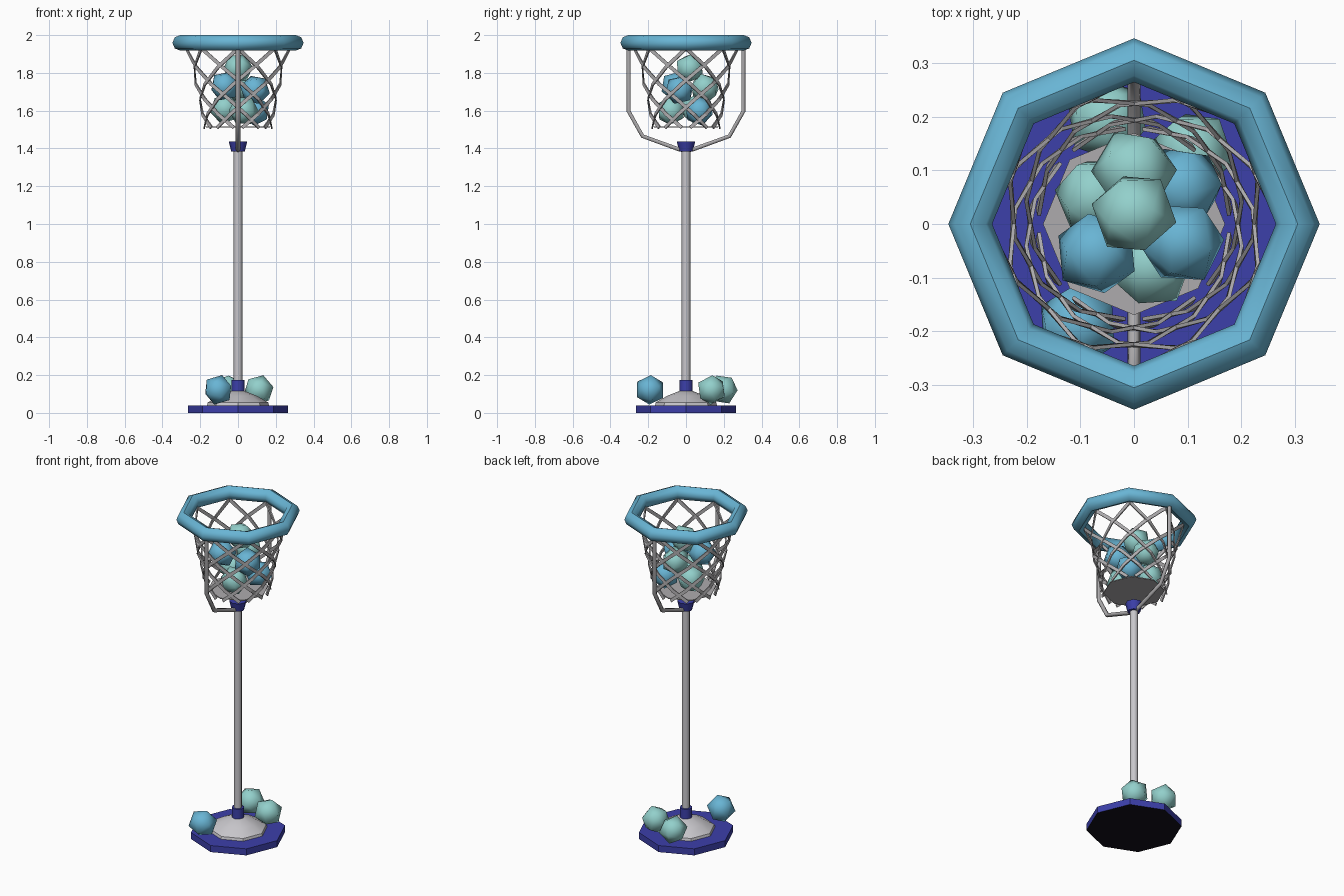
import bpy, bmesh, math, random
from mathutils import Vector, Euler

if "Cube" in bpy.data.objects:
    bpy.data.objects.remove(bpy.data.objects["Cube"])

random.seed(4)


def material(name, rgb):
    m = bpy.data.materials.new(name)
    m.diffuse_color = (*rgb, 1)
    m.use_nodes = True
    m.node_tree.nodes["Principled BSDF"].inputs["Base Color"].default_value = m.diffuse_color
    return m


SKY = material("sky_blue", (0.14, 0.46, 0.66))
TEAL = material("pale_teal", (0.29, 0.63, 0.60))
NAVY = material("royal_blue", (0.045, 0.05, 0.40))
SILVER = material("silver", (0.58, 0.57, 0.60))
GREY = material("net_grey", (0.42, 0.41, 0.42))
BLACK = material("black", (0.006, 0.005, 0.01))


def finish(bm, name, mat, angle=None):
    bmesh.ops.recalc_face_normals(bm, faces=bm.faces)
    me = bpy.data.meshes.new(name)
    bm.to_mesh(me)
    bm.free()
    ob = bpy.data.objects.new(name, me)
    bpy.context.collection.objects.link(ob)
    me.materials.append(mat)
    if angle:
        bpy.ops.object.select_all(action='DESELECT')
        ob.select_set(True)
        bpy.context.view_layer.objects.active = ob
        bpy.ops.object.shade_smooth_by_angle(angle=math.radians(angle))
    return ob


def lathe(name, profile, mat, sides=8, angle=None, closed=False):
    """Revolve (radius, z) points; open profiles get end caps."""
    bm = bmesh.new()
    rings = [[bm.verts.new((r * math.cos(k * math.tau / sides),
                            r * math.sin(k * math.tau / sides), z))
              for k in range(sides)] for r, z in profile]
    pairs = list(zip(rings, rings[1:]))
    if closed:
        pairs.append((rings[-1], rings[0]))
    else:
        bm.faces.new(rings[0])
        bm.faces.new(rings[-1])
    for a, b in pairs:
        for k in range(sides):
            n = (k + 1) % sides
            bm.faces.new((a[k], a[n], b[n], b[k]))
    return finish(bm, name, mat, angle)


# Base plate with a black underside
base = lathe("base_plate", [(0.265, 0), (0.265, 0.04)], NAVY)
base.data.materials.append(BLACK)
for p in base.data.polygons:
    if p.normal.z < -0.5:
        p.material_index = 1

# Dome, pole and collars
lathe("base_dome", [(0.165, 0.038), (0.16, 0.055), (0.10, 0.09), (0.03, 0.118)], SILVER, angle=40)
lathe("pole", [(0.023, 0.1), (0.023, 1.4)], SILVER, angle=50)
lathe("lower_collar", [(0.035, 0.108), (0.035, 0.175)], NAVY, angle=50)
lathe("upper_collar", [(0.036, 1.385), (0.049, 1.438)], NAVY, angle=50)

# Octagonal rim
lathe("rim", [(0.306 + 0.041 * math.cos(a * math.tau / 8),
               1.959 + 0.041 * math.sin(a * math.tau / 8)) for a in range(8)],
      SKY, angle=46, closed=True)

# Support arms on both sides
for side, label in ((1, "back"), (-1, "front")):
    cu = bpy.data.curves.new(label + "_arm", 'CURVE')
    cu.dimensions = '3D'
    cu.bevel_depth = 0.012
    cu.bevel_resolution = 1
    cu.use_fill_caps = True
    path = [(0.02, 1.392), (0.04, 1.396), (0.23, 1.465), (0.304, 1.597), (0.304, 1.95)]
    sp = cu.splines.new('POLY')
    sp.points.add(len(path) - 1)
    for pt, (y, z) in zip(sp.points, path):
        pt.co = (0, side * y, z, 1)
    cu.materials.append(GREY)
    bpy.context.collection.objects.link(bpy.data.objects.new(label + "_arm", cu))

# Woven net: flat strips winding down both ways
NET = [(0.275, 1.93), (0.245, 1.83), (0.225, 1.74), (0.207, 1.66), (0.192, 1.58), (0.18, 1.51)]


def net_point(start, turn, i):
    r, z = NET[i]
    a = start + turn * i / (len(NET) - 1)
    return Vector((r * math.cos(a), r * math.sin(a), z))


bm = bmesh.new()
for direction in (1, -1):
    for k in range(8):
        pts = [net_point(k * math.tau / 8, direction * math.radians(128), i)
               for i in range(len(NET))]
        rows = []
        for i, p in enumerate(pts):
            tangent = pts[min(i + 1, len(pts) - 1)] - pts[max(i - 1, 0)]
            out = Vector((p.x, p.y, 0.05)).normalized()
            w = tangent.cross(out).normalized() * 0.0095
            rows.append((bm.verts.new(p + w), bm.verts.new(p - w)))
        for (a, b), (c, d) in zip(rows, rows[1:]):
            bm.faces.new((a, b, d, c))
net = finish(bm, "net", GREY)
sol = net.modifiers.new("thickness", 'SOLIDIFY')
sol.thickness = 0.007
sol.offset = 0

# Net floor
lathe("net_floor", [(0.17, 1.512), (0.17, 1.517)], GREY)

# Low-poly balls in the net and on the base
BALLS = [(0, 0.02, 1.825, TEAL), (0, 0.10, 1.72, TEAL), (-0.07, -0.055, 1.73, SKY),
         (0.09, -0.035, 1.71, SKY), (0.09, 0.07, 1.60, SKY), (-0.07, 0.05, 1.61, TEAL),
         (0.03, -0.08, 1.60, TEAL), (-0.105, -0.19, 0.122, SKY),
         (0.11, 0.135, 0.122, TEAL), (-0.05, 0.195, 0.124, TEAL)]
for i, (x, y, z, mat) in enumerate(BALLS):
    bm = bmesh.new()
    bmesh.ops.create_icosphere(bm, subdivisions=1, radius=0.081)
    rot = Euler([random.uniform(0, 6) for _ in range(3)]).to_matrix()
    bmesh.ops.rotate(bm, verts=bm.verts, matrix=rot)
    bmesh.ops.translate(bm, verts=bm.verts, vec=(x, y, z))
    finish(bm, f"ball_{i + 1}", mat, 60)
